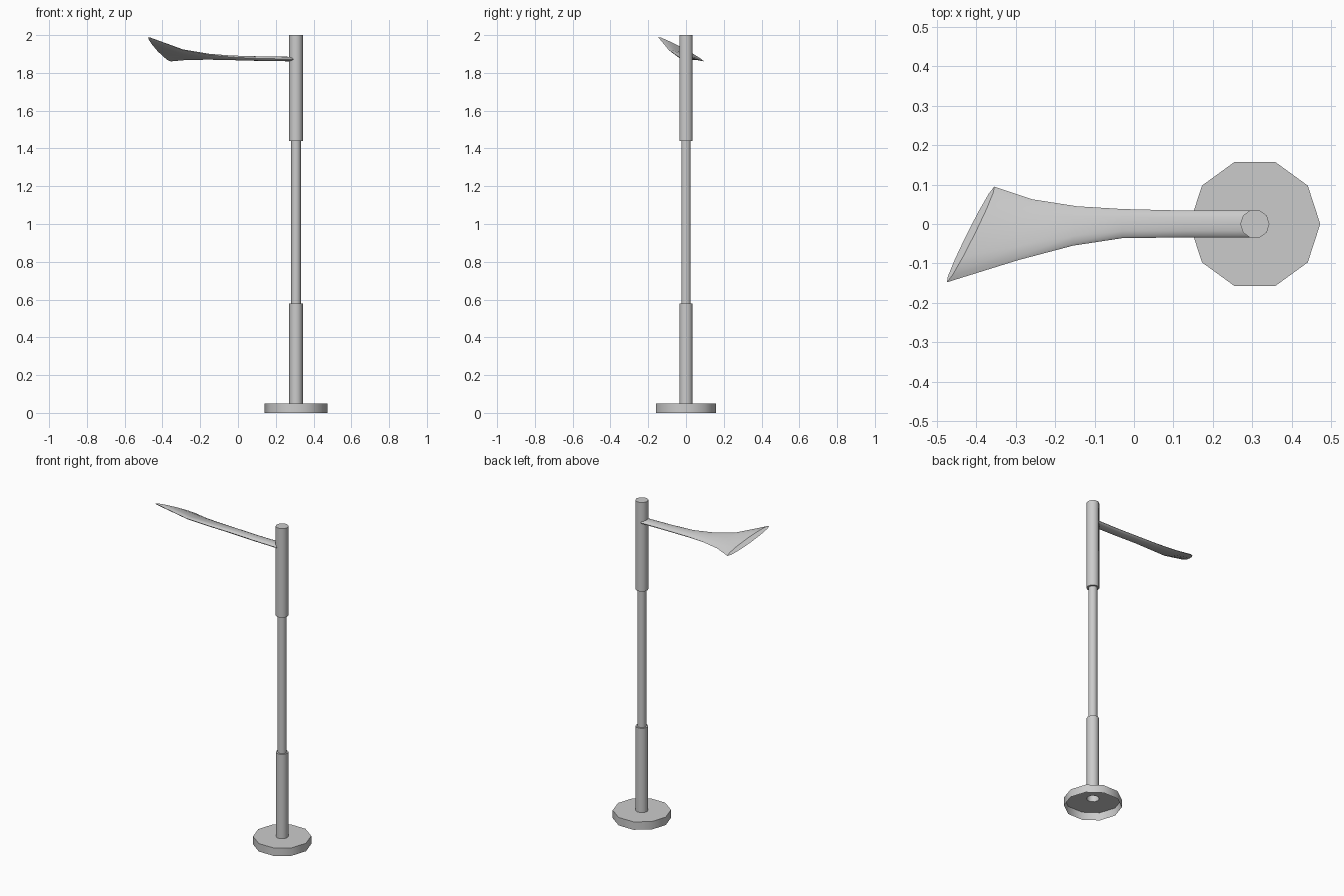
import bpy, bmesh
from math import cos, sin, pi, radians
from mathutils import Vector

if "Cube" in bpy.data.objects:
    bpy.data.objects.remove(bpy.data.objects["Cube"])

POLE_X = 0.307


def finish(name, bm):
    bmesh.ops.recalc_face_normals(bm, faces=bm.faces)
    mesh = bpy.data.meshes.new(name)
    bm.to_mesh(mesh)
    bm.free()
    ob = bpy.data.objects.new(name, mesh)
    bpy.context.collection.objects.link(ob)
    bpy.ops.object.select_all(action='DESELECT')
    bpy.context.view_layer.objects.active = ob
    ob.select_set(True)
    bpy.ops.object.shade_smooth_by_angle(angle=radians(40))
    return ob


def loft(name, rings, cap_start=False, cap_end=False):
    bm = bmesh.new()
    loops = [[bm.verts.new(p) for p in ring] for ring in rings]
    for a, b in zip(loops, loops[1:]):
        for i in range(len(a)):
            j = (i + 1) % len(a)
            bm.faces.new((a[i], a[j], b[j], b[i]))
    if cap_start:
        bm.faces.new(loops[0][::-1])
    if cap_end:
        bm.faces.new(loops[-1])
    return finish(name, bm)


def circle(r, z, n=10):
    return [(POLE_X + r * cos(2 * pi * i / n), r * sin(2 * pi * i / n), z)
            for i in range(n)]


# Base plate, open underneath, with a hole below the pole
loft("base_plate", [circle(0.166, 0), circle(0.166, 0.05), circle(0.036, 0.05)])

# Stepped pole: thick sleeve, thin shaft, thick top
profile = [(0.036, 0.05), (0.036, 0.58), (0.026, 0.58),
           (0.026, 1.44), (0.037, 1.44), (0.037, 2.0)]
loft("pole", [circle(r, z) for r, z in profile], cap_end=True)

# Lamp arm: front edge, back edge and half thickness at each station
stations = [
    ((0.300, -0.034, 1.873), (0.300, 0.034, 1.873), (0, 0, 0.012)),
    ((0.130, -0.034, 1.876), (0.130, 0.034, 1.874), (0, 0, 0.012)),
    ((-0.030, -0.036, 1.883), (-0.030, 0.038, 1.876), (0, 0, 0.012)),
    ((-0.155, -0.055, 1.896), (-0.145, 0.045, 1.875), (0, 0, 0.012)),
    ((-0.295, -0.092, 1.922), (-0.260, 0.063, 1.871), (0.004, 0, 0.011)),
    ((-0.475, -0.148, 1.990), (-0.355, 0.095, 1.861), (0.012, 0.004, 0.009)),
]
rings = []
for front, back, up in stations:
    f, b, u = Vector(front), Vector(back), Vector(up)
    mid, half = (f + b) / 2, (b - f) / 2
    rings.append([mid + half * cos(2 * pi * i / 12) + u * sin(2 * pi * i / 12)
                  for i in range(12)])
loft("lamp_arm", rings, cap_start=True, cap_end=True)
